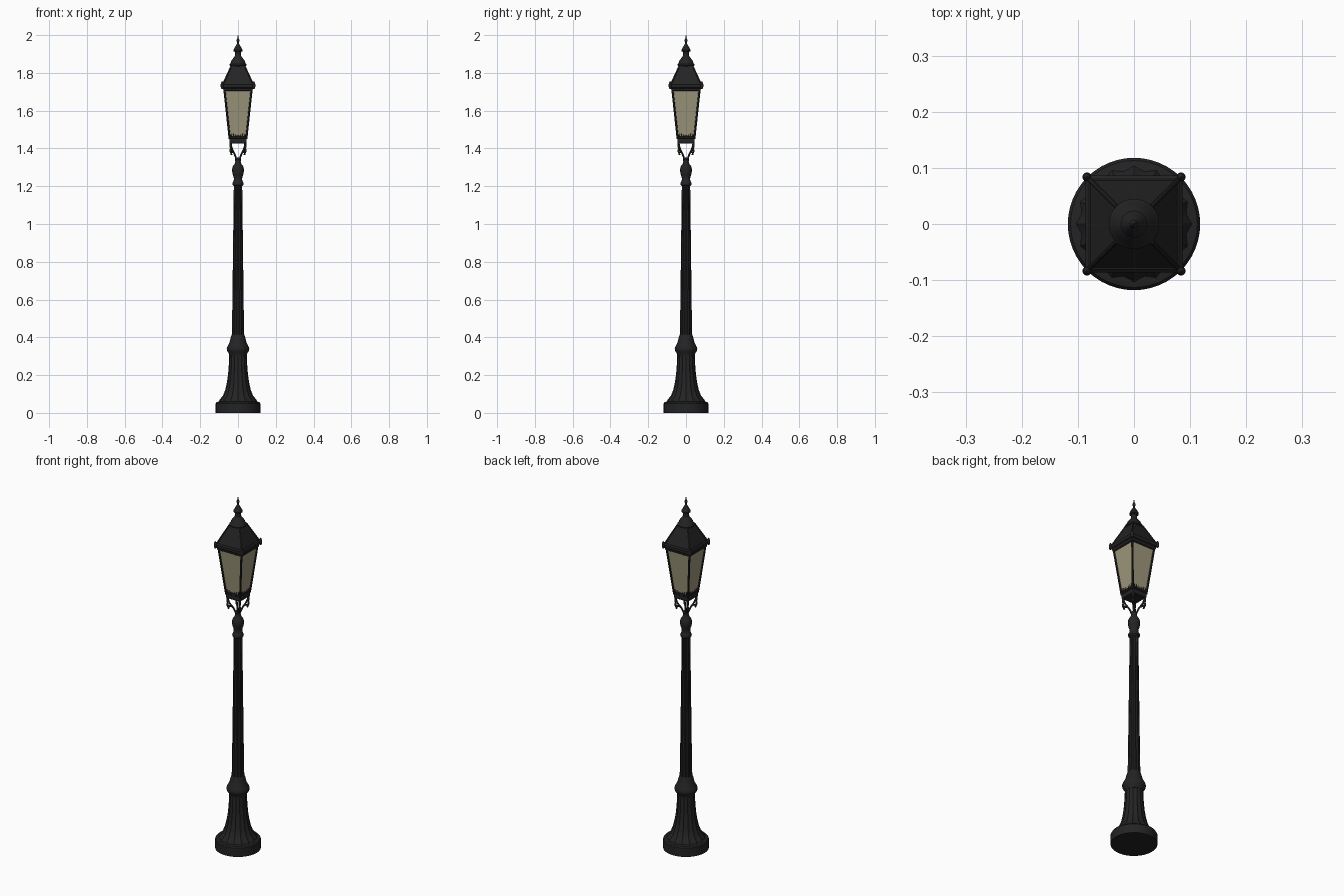
import bpy, bmesh, math
from mathutils import Vector

cube = bpy.data.objects.get("Cube")
if cube:
    bpy.data.objects.remove(cube, do_unlink=True)


def material(name, rgb):
    m = bpy.data.materials.new(name)
    m.use_nodes = True
    m.diffuse_color = (*rgb, 1)
    m.node_tree.nodes["Principled BSDF"].inputs["Base Color"].default_value = (*rgb, 1)
    return m


IRON = material("black_iron", (0.017, 0.017, 0.018))
GLASS = material("warm_glass", (0.34, 0.31, 0.2))


def finish(name, bm, mat=IRON, angle=35):
    bmesh.ops.recalc_face_normals(bm, faces=bm.faces)
    mesh = bpy.data.meshes.new(name)
    bm.to_mesh(mesh)
    bm.free()
    mesh.materials.append(mat)
    ob = bpy.data.objects.new(name, mesh)
    bpy.context.collection.objects.link(ob)
    bpy.ops.object.select_all(action='DESELECT')
    ob.select_set(True)
    bpy.context.view_layer.objects.active = ob
    bpy.ops.object.shade_smooth_by_angle(angle=math.radians(angle))
    return ob


def add_rings(bm, profile, n=32, centre=(0, 0), flute=0.0, turn=0.0):
    """Stack rings of (radius, z), capped; flute pulls every other vertex in."""
    rings = []
    for r, z in profile:
        ring = []
        for i in range(n):
            a = math.tau * i / n + turn
            q = r * (1 - flute * (i % 2))
            ring.append(bm.verts.new((centre[0] + q * math.cos(a),
                                      centre[1] + q * math.sin(a), z)))
        rings.append(ring)
    for lo, hi in zip(rings, rings[1:]):
        for i in range(n):
            j = (i + 1) % n
            bm.faces.new((lo[i], lo[j], hi[j], hi[i]))
    bm.faces.new(rings[0][::-1])
    bm.faces.new(rings[-1])


def lathe(name, profile, **kw):
    bm = bmesh.new()
    add_rings(bm, profile, **kw)
    return finish(name, bm)


def square(name, profile, mat=IRON):
    """Square stack; profile gives (half width, z)."""
    bm = bmesh.new()
    add_rings(bm, [(w * math.sqrt(2), z) for w, z in profile], n=4, turn=math.pi / 4)
    return finish(name, bm, mat, 20)


def add_bar(bm, a, b, ra, rb, n=6):
    a, b = Vector(a), Vector(b)
    d = b - a
    mat = d.to_track_quat('Z', 'Y').to_matrix().to_4x4()
    mat.translation = (a + b) / 2
    bmesh.ops.create_cone(bm, cap_ends=True, segments=n, radius1=ra, radius2=rb,
                          depth=d.length, matrix=mat)


CORNERS = [(sx, sy) for sx in (-1, 1) for sy in (-1, 1)]

# Pedestal and post
lathe("base_plinth", [(0.118, 0), (0.118, 0.05), (0.113, 0.057), (0.1, 0.06)], n=48)
lathe("flared_base", [(0.106, 0.055), (0.096, 0.072), (0.08, 0.09), (0.068, 0.12),
                      (0.059, 0.16), (0.053, 0.2), (0.049, 0.25), (0.046, 0.315)],
      n=32, flute=0.08)
lathe("base_collar", [(0.046, 0.305), (0.05, 0.318), (0.058, 0.328), (0.06, 0.34),
                      (0.056, 0.352), (0.045, 0.372), (0.038, 0.4), (0.033, 0.415)])
lathe("fluted_shaft", [(0.033, 0.4), (0.031, 0.5), (0.022, 1.22)], n=24, flute=0.12)
lathe("post_capital", [(0.022, 1.2), (0.029, 1.207), (0.03, 1.216), (0.025, 1.226),
                       (0.022, 1.235), (0.023, 1.25), (0.028, 1.262), (0.031, 1.278),
                       (0.031, 1.292), (0.027, 1.306), (0.018, 1.318), (0.014, 1.332),
                       (0.016, 1.342), (0.01, 1.352)])

# Scrolled cradle arms with hanging drops
for k, (sx, sy) in enumerate(CORNERS):
    curve = bpy.data.curves.new(f"cradle_arm_{k}", 'CURVE')
    curve.dimensions = '3D'
    curve.bevel_depth = 0.0048
    curve.bevel_resolution = 2
    curve.use_fill_caps = True
    paths = [[(0.006, 1.33), (0.013, 1.36), (0.026, 1.385), (0.035, 1.405), (0.04, 1.435)],
             [(0.02, 1.375), (0.031, 1.383), (0.037, 1.375), (0.034, 1.366)]]
    for path in paths:
        sp = curve.splines.new('NURBS')
        sp.points.add(len(path) - 1)
        for p, (d, z) in zip(sp.points, path):
            p.co = (sx * d, sy * d, z, 1)
        sp.use_endpoint_u = True
        sp.order_u = 3
    curve.materials.append(IRON)
    arm = bpy.data.objects.new(f"cradle_arm_{k}", curve)
    bpy.context.collection.objects.link(arm)
    lathe(f"corner_drop_{k}", [(0.002, 1.376), (0.006, 1.384), (0.0065, 1.392),
                               (0.003, 1.4), (0.006, 1.408), (0.006, 1.432)],
          n=10, centre=(sx * 0.039, sy * 0.039))

# Lantern body
square("lantern_floor", [(0.04, 1.426), (0.044, 1.43), (0.044, 1.452), (0.048, 1.455),
                         (0.048, 1.463), (0.044, 1.465)])
square("glass_panes", [(0.043, 1.455), (0.071, 1.715)], GLASS)

bm = bmesh.new()
for sx, sy in CORNERS:
    add_bar(bm, (sx * 0.044, sy * 0.044, 1.45), (sx * 0.073, sy * 0.073, 1.72), 0.0055, 0.0055, 8)
finish("corner_posts", bm)

# Pointed cresting along the foot of every pane
bm = bmesh.new()
for side in range(4):
    c, s = round(math.cos(side * math.pi / 2)), round(math.sin(side * math.pi / 2))
    for i in range(-3, 4):
        u = i * 0.012
        h = 0.012 + 0.006 * abs(i) / 2
        lo, hi = 0.046, 0.046 + h * 0.107
        add_bar(bm, (c * lo - s * u, s * lo + c * u, 1.46),
                (c * hi - s * u, s * hi + c * u, 1.462 + h), 0.0045, 0.001, 5)
finish("pane_cresting", bm)

# Roof
square("eave", [(0.072, 1.703), (0.077, 1.706), (0.079, 1.718), (0.085, 1.722),
                (0.086, 1.738), (0.08, 1.744), (0.07, 1.745)])
square("roof", [(0.08, 1.738), (0.034, 1.842)])
bm = bmesh.new()
for sx, sy in CORNERS:
    add_bar(bm, (sx * 0.08, sy * 0.08, 1.74), (sx * 0.031, sy * 0.031, 1.846), 0.004, 0.004, 8)
finish("roof_ridges", bm)
for k, (sx, sy) in enumerate(CORNERS):
    lathe(f"eave_knob_{k}", [(0.003, 1.715), (0.007, 1.722), (0.008, 1.732),
                             (0.007, 1.744), (0.004, 1.752), (0.001, 1.756)],
          n=12, centre=(sx * 0.084, sy * 0.084))

# Cap and finial
lathe("roof_cap", [(0.038, 1.835), (0.045, 1.839), (0.045, 1.846), (0.04, 1.852),
                   (0.034, 1.866), (0.025, 1.878), (0.019, 1.886), (0.016, 1.892)])
lathe("vent_neck", [(0.015, 1.885), (0.015, 1.91), (0.023, 1.914), (0.024, 1.921),
                    (0.02, 1.928), (0.014, 1.94), (0.008, 1.95), (0.004, 1.957)], n=24)
lathe("finial_spike", [(0.004, 1.95), (0.004, 1.962), (0.008, 1.968), (0.008, 1.974),
                       (0.004, 1.982), (0.001, 2.0)], n=12)
